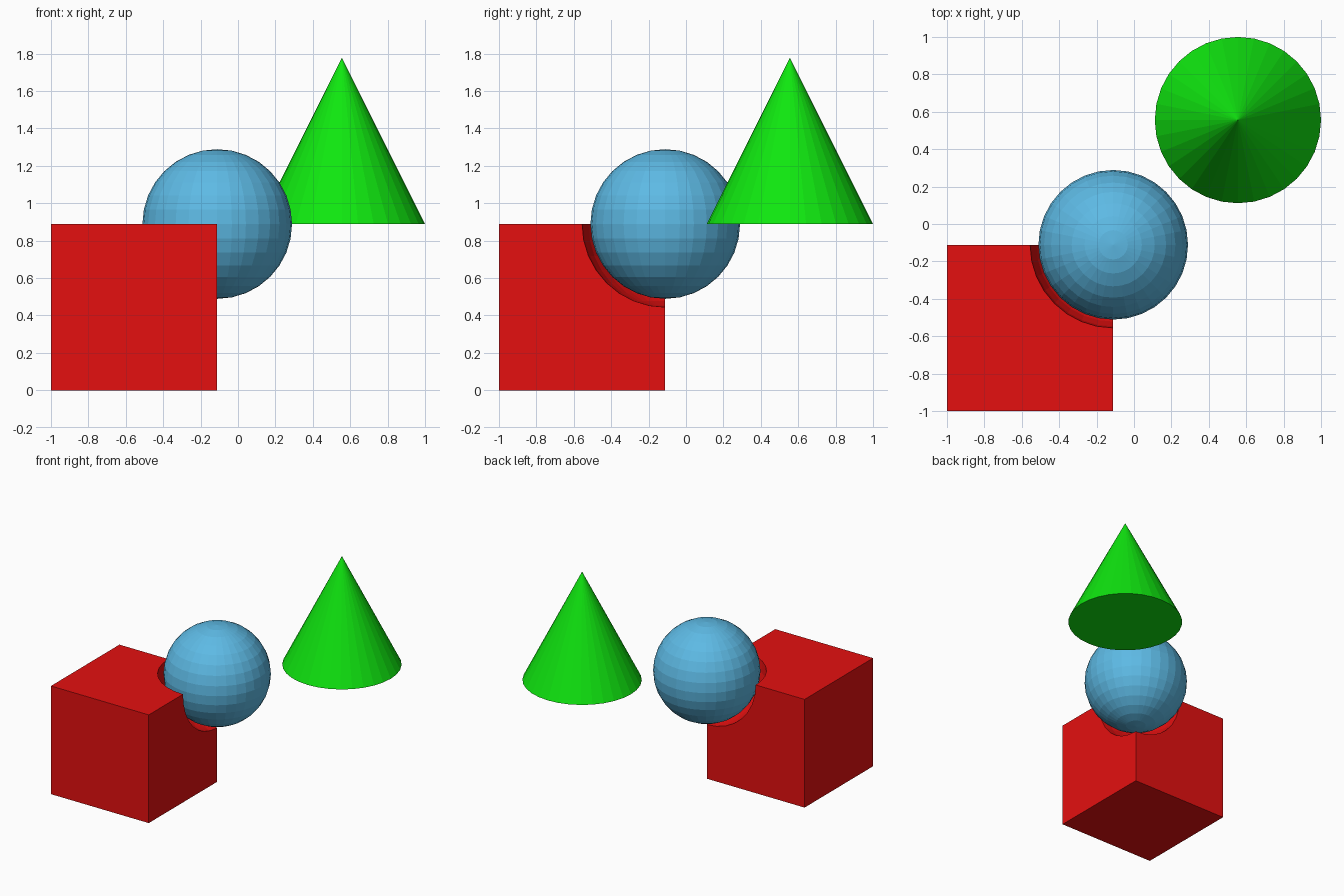
import bpy

if "Cube" in bpy.data.objects:
    bpy.data.objects.remove(bpy.data.objects["Cube"])

U = 4 / 9                      # half the cube edge
CORNER = (-U / 4, -U / 4, 2 * U)   # inner top corner of the cube


def material(name, rgb):
    m = bpy.data.materials.new(name)
    m.diffuse_color = (*rgb, 1)
    m.use_nodes = True
    m.node_tree.nodes["Principled BSDF"].inputs["Base Color"].default_value = m.diffuse_color
    return m


def finish(name, mat):
    ob = bpy.context.object
    ob.name = name
    ob.data.materials.append(mat)
    return ob


red = material("red", (0.78, 0.005, 0.005))
blue = material("sky blue", (0.11, 0.49, 0.78))
green = material("green", (0.005, 0.80, 0.005))

# Cube
bpy.ops.mesh.primitive_cube_add(size=2 * U, location=(-1 + U, -1 + U, U))
cube = finish("cube", red)

# Round socket cut from the cube's corner
bpy.ops.mesh.primitive_uv_sphere_add(segments=32, ring_count=16, radius=U, location=CORNER)
cutter = finish("socket_cutter", red)
cutter.hide_render = True
cutter.hide_viewport = False
cutter.display_type = 'WIRE'

cut = cube.modifiers.new("socket", 'BOOLEAN')
cut.operation = 'DIFFERENCE'
cut.solver = 'EXACT'
cut.object = cutter

# Ball floating in the socket
bpy.ops.mesh.primitive_uv_sphere_add(segments=32, ring_count=16, radius=0.9 * U, location=CORNER)
finish("ball", blue)

# Cone
bpy.ops.mesh.primitive_cone_add(vertices=32, radius1=U, depth=2 * U,
                                location=(1 - U, 1 - U, 3 * U))
finish("cone", green)
